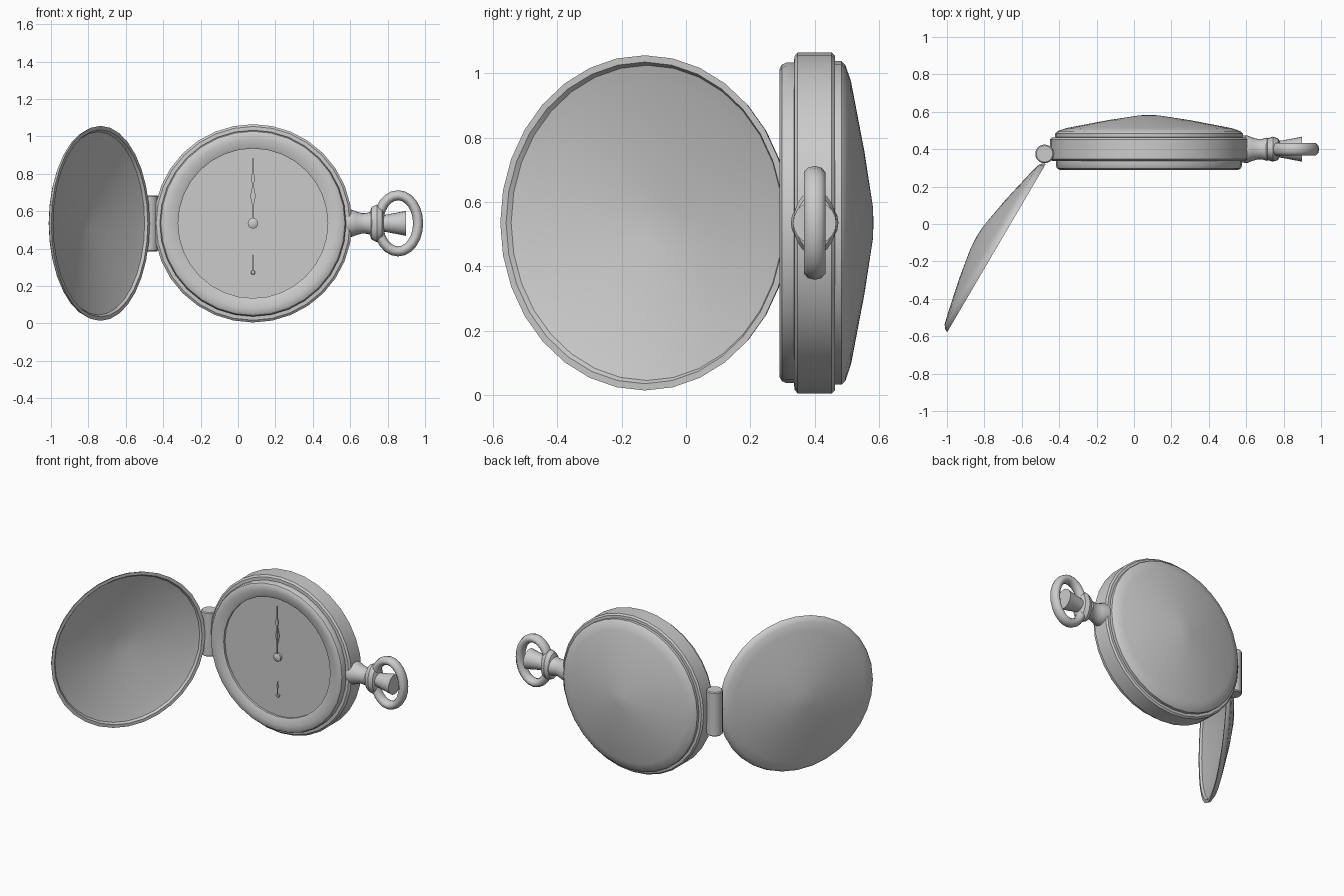
import bpy, bmesh, math
from mathutils import Vector, Matrix

if "Cube" in bpy.data.objects:
    bpy.data.objects.remove(bpy.data.objects["Cube"])

CX, CY, CZ = 0.08, 0.40, 0.535


def finish(name, bm, angle=35):
    bmesh.ops.recalc_face_normals(bm, faces=bm.faces)
    me = bpy.data.meshes.new(name)
    bm.to_mesh(me)
    bm.free()
    ob = bpy.data.objects.new(name, me)
    bpy.context.collection.objects.link(ob)
    bpy.ops.object.select_all(action='DESELECT')
    bpy.context.view_layer.objects.active = ob
    ob.select_set(True)
    bpy.ops.object.shade_smooth_by_angle(angle=math.radians(angle))
    return ob


def lathe(name, profile, origin, axis, segs=32, squash=None):
    """Revolve (radius, height) points round an axis; optional world scale about origin."""
    bm = bmesh.new()
    rings = []
    for r, h in profile:
        if r == 0:
            rings.append([bm.verts.new((0, 0, h))])
        else:
            rings.append([bm.verts.new((r * math.cos(2 * math.pi * i / segs),
                                        r * math.sin(2 * math.pi * i / segs), h))
                          for i in range(segs)])
    for a, b in zip(rings, rings[1:]):
        for i in range(segs):
            j = (i + 1) % segs
            quad = [a[i % len(a)], a[j % len(a)], b[j % len(b)], b[i % len(b)]]
            bm.faces.new(list(dict.fromkeys(quad)))
    bm.transform(Vector(axis).to_track_quat('Z', 'Y').to_matrix().to_4x4())
    if squash:
        bm.transform(Matrix.Diagonal((*squash, 1)))
    bm.transform(Matrix.Translation(origin))
    return finish(name, bm)


def flat_plate(name, half_outline, y0, y1):
    """Mirror (half width, z) points about the dial centre line and give thickness in y."""
    pts = [(w, z) for w, z in half_outline] + [(-w, z) for w, z in reversed(half_outline)]
    bm = bmesh.new()
    face = bm.faces.new([bm.verts.new((CX + x, y0, z)) for x, z in pts])
    ext = bmesh.ops.extrude_face_region(bm, geom=[face])
    moved = [v for v in ext['geom'] if isinstance(v, bmesh.types.BMVert)]
    bmesh.ops.translate(bm, verts=moved, vec=(0, y1 - y0, 0))
    return finish(name, bm, 20)


# Case: recessed dial, bezel, raised band and shallow conical back (height = y)
lathe("watch_case", [
    (0, .318), (.40, .318), (.40, .303), (.412, .297), (.45, .290), (.478, .290),
    (.492, .298), (.498, .312), (.498, .336), (.518, .337), (.530, .347), (.530, .453),
    (.520, .463), (.503, .464), (.503, .483), (.490, .496), (.44, .513), (.22, .555),
    (.05, .581), (0, .583)], (CX, 0, CZ), (0, 1, 0))

# Open lid: domed thin shell swung outwards on the hinge
lathe("lid", [
    (0, .123), (.07, .119), (.25, .088), (.44, .046), (.492, .033), (.514, .018),
    (.521, 0), (.500, 0), (.490, .014), (.43, .032), (.25, .070), (.07, .098), (0, .102)],
    (-.735, -.128, CZ), (-.863, .506, 0))

# Hinge barrel
lathe("hinge", [(0, -.15), (.044, -.15), (.05, -.144), (.05, .144), (.044, .15), (0, .15)],
      (-.478, .375, CZ), (0, 0, 1), 20)

# Stem, bow mount and winding crown (height = x)
lathe("stem", [(0, .56), (.07, .56), (.074, .605), (.062, .635), (.054, .665),
               (.056, .69), (.062, .71), (.05, .74), (0, .74)],
      (0, CY, CZ), (1, 0, 0), 20)
lathe("bow_mount", [(0, -.042), (.035, -.040), (.058, -.028), (.067, 0),
                    (.058, .028), (.035, .040), (0, .042)],
      (.742, CY, CZ), (1, 0, 0), 20, (1, 1, 1.5))
lathe("crown", [(0, .75), (.044, .75), (.046, .79), (.064, .885), (.067, .897), (0, .897)],
      (0, CY, CZ), (1, 0, 0), 20)

# Bow: oval ring
bm = bmesh.new()
N, M, MINOR = 24, 10, .035
grid = []
for i in range(N):
    a = 2 * math.pi * i / N
    c = Vector((.856 + .107 * math.cos(a), CY, CZ + .150 * math.sin(a)))
    out = Vector((math.cos(a) / .107, 0, math.sin(a) / .150)).normalized()
    grid.append([])
    for k in range(M):
        b = 2 * math.pi * k / M
        grid[-1].append(bm.verts.new(c + out * .027 * math.cos(b)
                                     + Vector((0, MINOR * math.sin(b), 0))))
for i in range(N):
    for k in range(M):
        p, q = grid[i], grid[(i + 1) % N]
        bm.faces.new((p[k], p[(k + 1) % M], q[(k + 1) % M], q[k]))
finish("bow", bm, 60)

# Hands: slim minute hand and hour hand, both pointing up, plus small seconds hand
flat_plate("minute_hand", [(.003, .54), (.003, .74), (.012, .775), (.003, .81), (.002, .885)],
           .301, .305)
flat_plate("hour_hand", [(.004, .54), (.004, .63), (.015, .68), (.004, .735), (.001, .77)],
           .307, .311)
flat_plate("seconds_hand", [(.003, .27), (.003, .32), (.006, .335), (.001, .37)], .308, .312)
for name, r, z, y in (("hand_pin", .028, CZ, .296), ("seconds_pin", .012, .272, .305)):
    lathe(name, [(0, y), (r * .7, y + .002), (r, y + .007), (r, .32), (0, .32)],
          (CX, 0, z), (0, 1, 0), 16)
